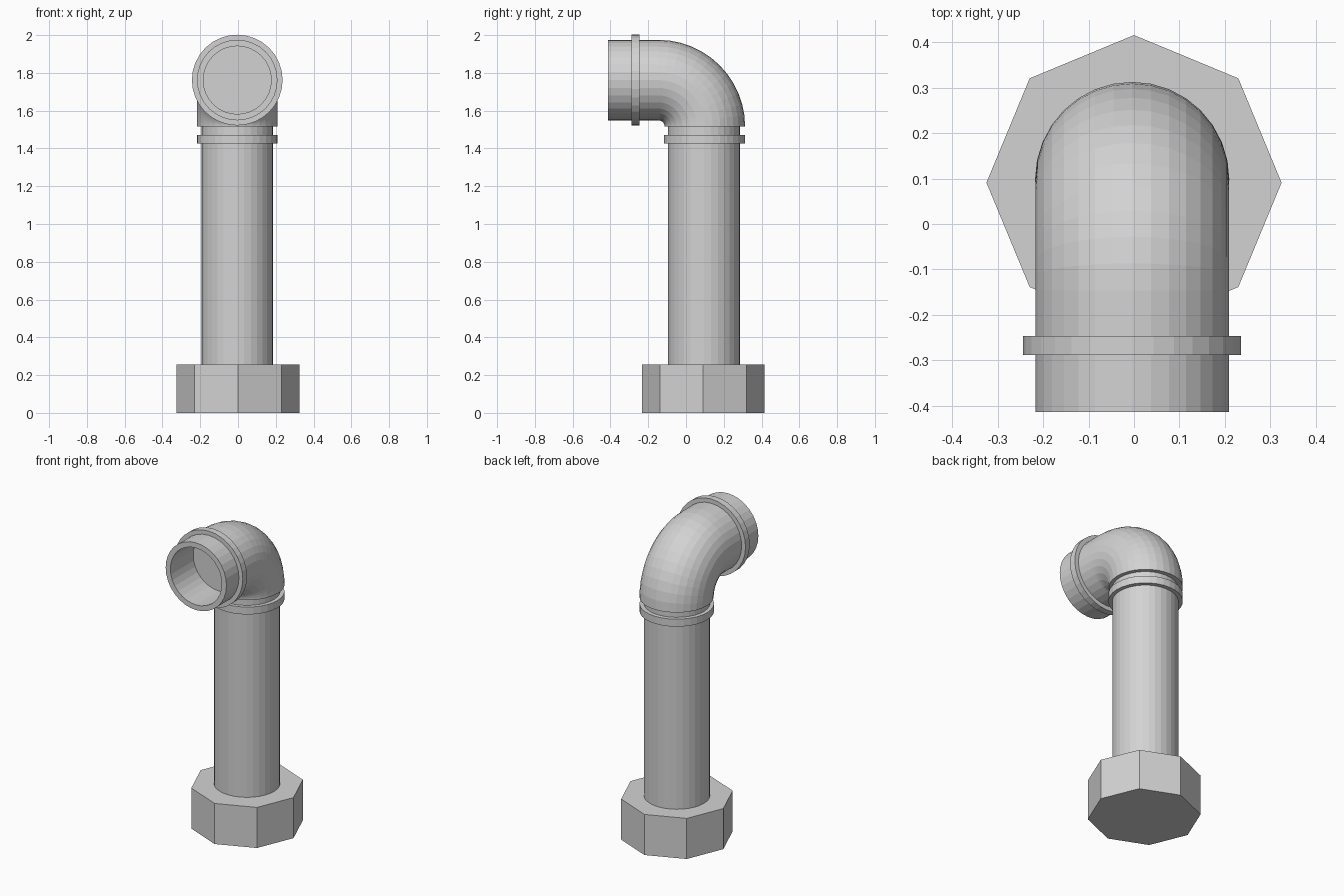
import bpy, bmesh, math
from mathutils import Vector

cube = bpy.data.objects.get("Cube")
if cube:
    bpy.data.objects.remove(cube, do_unlink=True)

grey = bpy.data.materials.new("light grey")
grey.use_nodes = True
colour = (0.65, 0.65, 0.65, 1)
grey.diffuse_color = colour
grey.node_tree.nodes["Principled BSDF"].inputs["Base Color"].default_value = colour

SIDES = 32
PIPE_X = -0.004          # the pipework sits a hair off the foot's axis
BEND_Y, BEND_Z = -0.147, 1.515
BEND_R = 0.247
PIPE_R = 0.213


def finish(name, bm):
    bmesh.ops.recalc_face_normals(bm, faces=bm.faces)
    mesh = bpy.data.meshes.new(name)
    bm.to_mesh(mesh)
    bm.free()
    mesh.materials.append(grey)
    obj = bpy.data.objects.new(name, mesh)
    bpy.context.collection.objects.link(obj)
    return obj


def cylinder(name, radius, length, centre, sides=SIDES, tilt=0):
    bm = bmesh.new()
    bmesh.ops.create_cone(bm, cap_ends=True, segments=sides, radius1=radius,
                          radius2=radius, depth=length)
    obj = finish(name, bm)
    obj.location = centre
    obj.rotation_euler.x = tilt
    return obj


def loft(name, rings):
    """Skin rings given as (centre, outward direction, radius), capped at both ends."""
    bm = bmesh.new()
    across = Vector((1, 0, 0))
    loops = []
    for centre, out, radius in rings:
        angles = [math.tau * i / SIDES for i in range(SIDES)]
        loops.append([bm.verts.new(centre + radius * (across * math.sin(a) + out * math.cos(a)))
                      for a in angles])
    for low, high in zip(loops, loops[1:]):
        for i in range(SIDES):
            j = (i + 1) % SIDES
            bm.faces.new((low[i], low[j], high[j], high[i]))
    bm.faces.new(loops[0])
    bm.faces.new(loops[-1])
    return finish(name, bm)


# Octagonal foot, upright pipe and its collar
cylinder("octagonal_foot", 0.325, 0.257, (0, 0.091, 0.1285), sides=8)
cylinder("upright_pipe", 0.19, 1.52, (PIPE_X, 0.096, 0.77))
cylinder("upright_collar", 0.214, 0.047, (PIPE_X, 0.098, 1.449))

# Elbow bending forward into an open mouth with a recessed floor
rings = []
STEPS = 12
for k in range(STEPS + 1):
    a = math.pi / 2 * k / STEPS
    out = Vector((0, math.cos(a), math.sin(a)))
    rings.append((Vector((PIPE_X, BEND_Y, BEND_Z)) + out * BEND_R, out, PIPE_R))
up = Vector((0, 0, 1))
for y, radius in ((-0.414, PIPE_R), (-0.414, 0.18), (-0.185, 0.18)):
    rings.append((Vector((PIPE_X, y, BEND_Z + BEND_R)), up, radius))
loft("elbow_spout", rings)

# Ring around the mouth, open in the middle so the recess stays clear
bore = 0.205
ring_profile = ((-0.289, bore), (-0.289, 0.24), (-0.247, 0.24), (-0.247, bore))
ring = loft("mouth_ring", [(Vector((PIPE_X, y, BEND_Z + BEND_R)), up, r)
                           for y, r in ring_profile])
bm = bmesh.new()
bm.from_mesh(ring.data)
bmesh.ops.delete(bm, geom=[f for f in bm.faces if len(f.verts) > 4], context='FACES_ONLY')
bm.to_mesh(ring.data)
bm.free()
